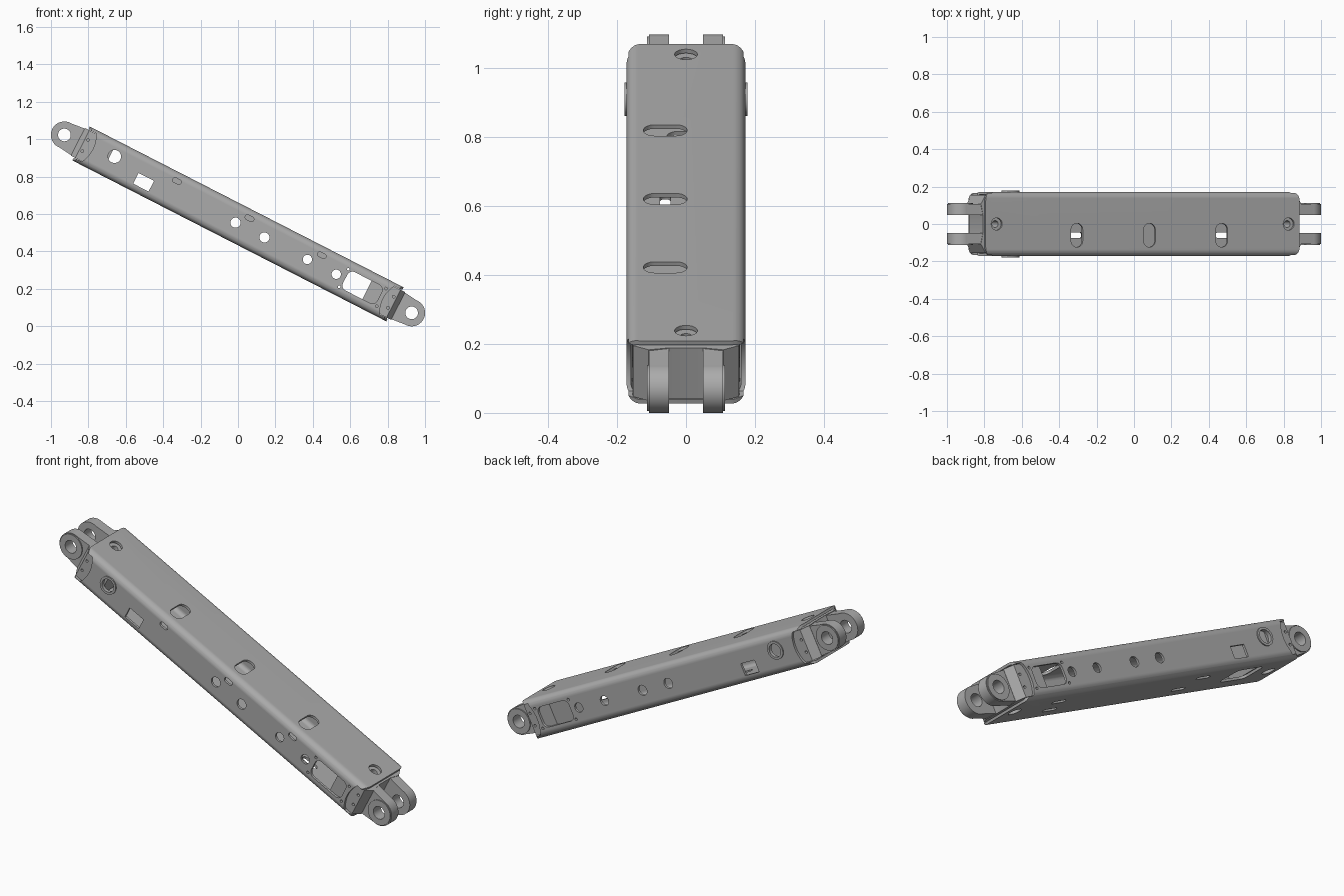
import bpy, bmesh, math
from mathutils import Matrix

cube = bpy.data.objects.get("Cube")
if cube:
    bpy.data.objects.remove(cube, do_unlink=True)

grey = bpy.data.materials.new("bare_metal_grey")
grey.use_nodes = True
COLOR = (0.41, 0.41, 0.41, 1)
grey.diffuse_color = COLOR
grey.node_tree.nodes["Principled BSDF"].inputs["Base Color"].default_value = COLOR

# The arm is built level, then tilted into place
PIVOT = 1.043
TILT = Matrix.Translation((0, 0, 0.5475)) @ Matrix.Rotation(math.radians(27.13), 4, 'Y')


def rounded(cx, cy, w, h, r, n=8):
    """Rounded rectangle; with r at half the size it is a slot or circle."""
    pts = []
    for k, (sx, sy) in enumerate([(1, 1), (-1, 1), (-1, -1), (1, -1)]):
        for i in range(n + 1):
            a = math.pi / 2 * (k + i / n)
            p = (cx + sx * (w / 2 - r) + r * math.cos(a),
                 cy + sy * (h / 2 - r) + r * math.sin(a))
            if not pts or math.dist(p, pts[-1]) > 1e-5:
                pts.append(p)
    if math.dist(pts[0], pts[-1]) < 1e-5:
        pts.pop()
    return pts


def circle(cx, cy, r):
    return rounded(cx, cy, 2 * r, 2 * r, r)


def prism(name, pts, axis, lo, hi):
    """Extrude a 2D outline along an axis."""
    place = {'x': lambda a, b, t: (t, a, b),
             'y': lambda a, b, t: (a, t, b),
             'z': lambda a, b, t: (a, b, t)}[axis]
    bm = bmesh.new()
    base = bm.faces.new([bm.verts.new(place(a, b, lo)) for a, b in pts])
    ext = bmesh.ops.extrude_face_region(bm, geom=[base])
    step = place(0, 0, hi - lo)
    bmesh.ops.translate(bm, vec=step, verts=[v for v in ext["geom"] if isinstance(v, bmesh.types.BMVert)])
    bmesh.ops.recalc_face_normals(bm, faces=bm.faces)
    me = bpy.data.meshes.new(name)
    bm.to_mesh(me)
    bm.free()
    me.materials.append(grey)
    obj = bpy.data.objects.new(name, me)
    bpy.context.collection.objects.link(obj)
    return obj


def combine(obj, other, op='DIFFERENCE'):
    """Apply one boolean and delete the helper."""
    mod = obj.modifiers.new("cut", 'BOOLEAN')
    mod.operation, mod.solver, mod.object = op, 'EXACT', other
    dg = bpy.context.evaluated_depsgraph_get()
    me = bpy.data.meshes.new_from_object(obj.evaluated_get(dg))
    obj.modifiers.clear()
    obj.data = me
    bpy.data.objects.remove(other, do_unlink=True)


def drill(obj, pts, axis, lo=-0.3, hi=0.3):
    combine(obj, prism("cutter", pts, axis, lo, hi))


parts = []

# Hollow rounded box tube with rounded end tongues
tube = prism("arm_tube", rounded(0, 0, 0.344, 0.204, 0.035), 'x', -1, 1)
drill(tube, rounded(0, 0, 0.318, 0.178, 0.022), 'x', -1.2, 1.2)
combine(tube, prism("end_trim", rounded(0, 0, 1.886, 0.36, 0.055), 'z', -0.3, 0.3), 'INTERSECT')
parts.append(tube)

# Concave scoops in the side walls at both ends
for s in (-1, 1):
    arc = [math.radians(-30 + 60 * i / 16) for i in range(17)]
    scoop = [(s * (PIVOT - 0.17 * math.cos(a)), 0.17 * math.sin(a)) for a in arc]
    drill(tube, scoop + [(s * 1.1, 0.085), (s * 1.1, -0.085)], 'y')

# Openings through both side walls
drill(tube, rounded(0.747, 0, 0.206, 0.11, 0.03), 'y')
for u in (0.635, 0.861):
    for v in (-0.053, 0.053):
        drill(tube, circle(u, v, 0.007), 'y')
for u, r in [(-0.015, 0.027), (0.159, 0.027), (0.417, 0.025), (0.59, 0.025)]:
    drill(tube, circle(u, 0, r), 'y')
drill(tube, circle(-0.752, 0.02, 0.035), 'y')
drill(tube, rounded(-0.551, -0.032, 0.093, 0.064, 0.002, 1), 'y')

# Slots in the top, small slots in the front wall
for u in (-0.395, 0.041, 0.475):
    drill(tube, rounded(u, -0.06, 0.07, 0.126, 0.033), 'z', 0, 0.3)
    drill(tube, rounded(u, 0.055, 0.05, 0.026, 0.0129), 'y', -0.3, 0)

# Openings in the underside
for u, y in [(-0.31, -0.06), (0.58, -0.06), (-0.36, 0.07), (0.62, 0.05)]:
    drill(tube, rounded(u, y, 0.09, 0.03, 0.0149), 'z', -0.3, 0)
drill(tube, rounded(-0.67, 0.02, 0.18, 0.15, 0.03), 'z', -0.3, 0)

# Screw holes in the end tongues
for s in (-1, 1):
    drill(tube, circle(s * 0.877, 0, 0.033), 'z')

# Raised bushings on both side walls
for s, side in [(-1, "front"), (1, "back")]:
    bush = prism(side + "_bushing", circle(-0.752, 0.02, 0.048), 'y', *sorted((s * 0.16, s * 0.178)))
    drill(bush, circle(-0.752, 0.02, 0.035), 'y')
    parts.append(bush)

# Clevis brackets at both ends
for s, end in [(-1, "upper"), (1, "lower")]:
    half = [(0.775, 0.157), (0.935, 0.154), (0.962, 0.108), (0.95, 0.05)]
    plan = half + [(u, -y) for u, y in reversed(half)]
    block = prism(end + "_bracket", [(s * u, y) for u, y in plan], 'z', -0.083, 0.083)
    drill(block, circle(s * 0.877, 0, 0.018), 'z')
    for v in (-0.033, 0.033):
        for lo, hi in [(-0.3, -0.13), (0.13, 0.3)]:
            drill(block, circle(s * 0.918, v, 0.007), 'y', lo, hi)
    parts.append(block)

    # Lugs: round eye blending into the bracket
    eye = [math.radians(-95 + 190 * i / 32) for i in range(33)]
    outline = [(s * (PIVOT + 0.072 * math.cos(a)), 0.072 * math.sin(a)) for a in eye]
    outline += [(s * 0.94, 0.082), (s * 0.9, 0.082), (s * 0.9, -0.082), (s * 0.94, -0.082)]
    for t, side in [(-1, "front"), (1, "back")]:
        lug = prism(f"{end}_{side}_lug", outline, 'y', *sorted((t * 0.049, t * 0.107)))
        washer = prism(f"{end}_{side}_washer", circle(s * PIVOT, 0, 0.067), 'y',
                       *sorted((t * 0.1, t * 0.113)))
        for obj in (lug, washer):
            drill(obj, circle(s * PIVOT, 0, 0.034), 'y')
            parts.append(obj)

# Tilt everything and smooth the curved faces
bpy.ops.object.select_all(action='DESELECT')
for obj in parts:
    obj.matrix_world = TILT
    obj.select_set(True)
bpy.context.view_layer.objects.active = tube
bpy.ops.object.shade_smooth_by_angle(angle=math.radians(30))
